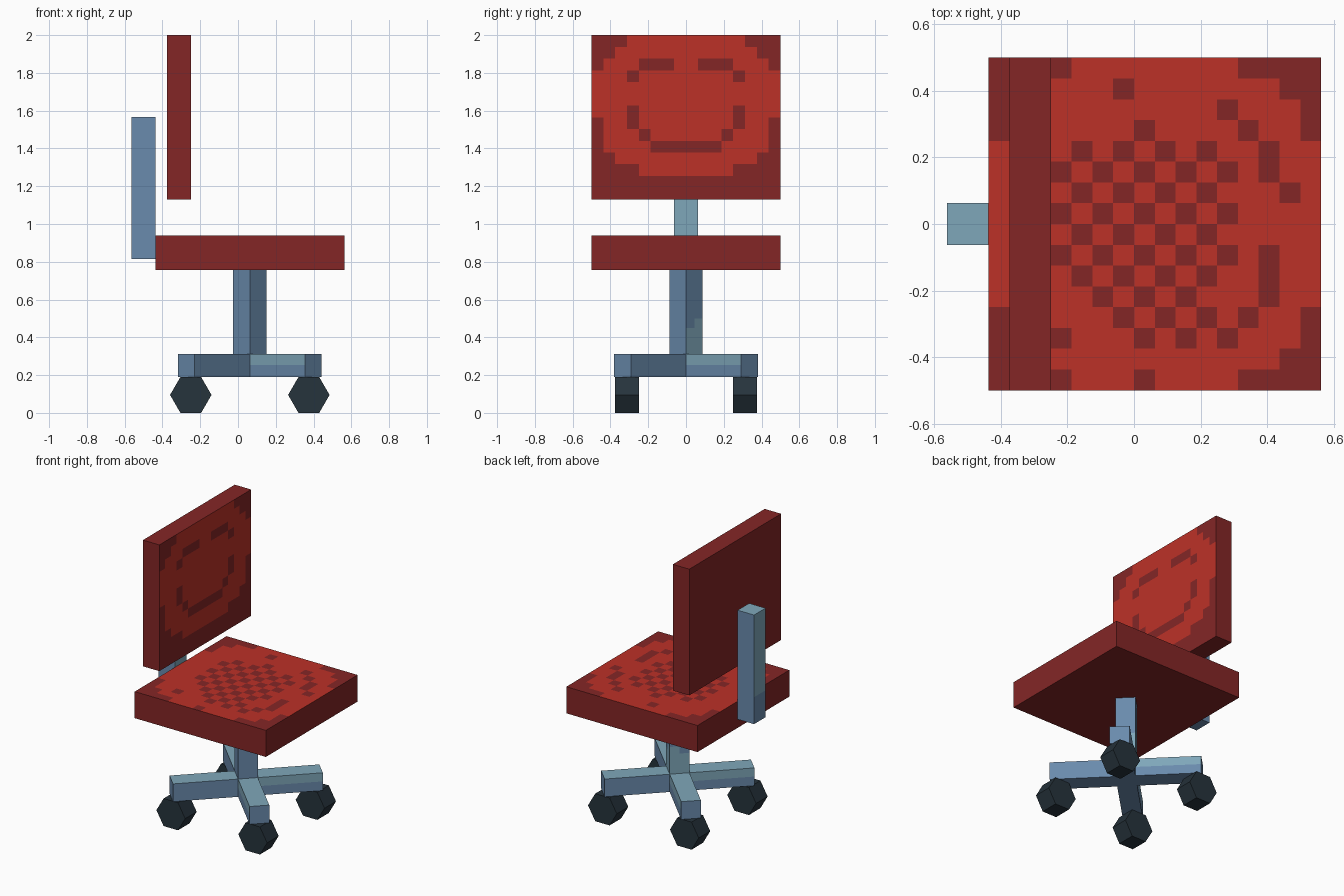
import bpy, bmesh, math
from mathutils import Matrix, Vector

if "Cube" in bpy.data.objects:
    bpy.data.objects.remove(bpy.data.objects["Cube"])


def material(name, rgb):
    m = bpy.data.materials.new(name)
    lin = [((c / 255 + 0.055) / 1.055) ** 2.4 for c in rgb]
    m.diffuse_color = (*lin, 1)
    m.use_nodes = True
    m.node_tree.nodes["Principled BSDF"].inputs["Base Color"].default_value = m.diffuse_color
    return m


RED = material("red fabric", (188, 49, 39))
DARK_RED = material("dark red fabric", (132, 38, 38))
BLUE = material("blue grey metal", (106, 139, 173))
TEAL = material("pale teal metal", (127, 167, 186))
BLACK = material("dark caster", (38, 51, 60))

CX = 0.0625   # x of the column axis
W = 0.125     # thickness of the metal bars


def add_object(name, bm, mats):
    me = bpy.data.meshes.new(name)
    bm.to_mesh(me)
    bm.free()
    ob = bpy.data.objects.new(name, me)
    bpy.context.collection.objects.link(ob)
    for m in mats:
        me.materials.append(m)
    return ob


def bar(name, lo, hi, cuts, is_teal, matrix=Matrix()):
    """Box from lo to hi, cut by (axis, value) planes; is_teal(centre, normal) picks the colour."""
    bm = bmesh.new()
    lo, hi = Vector(lo), Vector(hi)
    size = hi - lo
    bmesh.ops.create_cube(bm, size=1, matrix=Matrix.Translation((lo + hi) / 2)
                          @ Matrix.Diagonal((*size, 1)))
    for axis, value in cuts:
        normal, point = Vector((0, 0, 0)), Vector((0, 0, 0))
        normal[axis], point[axis] = 1, value
        bmesh.ops.bisect_plane(bm, geom=bm.verts[:] + bm.edges[:] + bm.faces[:],
                               plane_co=point, plane_no=normal)
    bm.normal_update()
    for f in bm.faces:
        f.material_index = int(is_teal(f.calc_center_median(), f.normal))
    bm.transform(matrix)
    return add_object(name, bm, (BLUE, TEAL))


def cushion(name, rows, width, height, depth, matrix):
    """Panel whose front is a grid of cells, '#' being the darker fabric; sides and back are dark."""
    nx, ny = len(rows[0]), len(rows)
    bm = bmesh.new()
    bmesh.ops.create_grid(bm, x_segments=nx, y_segments=ny, size=0.5)
    for f in bm.faces:
        c = f.calc_center_median()
        col = int((c.x + 0.5) * nx)
        row = int((0.5 - c.y) * ny)
        f.material_index = int(rows[row][col] == "#")
    bm.transform(matrix @ Matrix.Diagonal((width, height, 1, 1)))
    ob = add_object(name, bm, (RED, DARK_RED))
    mod = ob.modifiers.new("thickness", "SOLIDIFY")
    mod.thickness = depth
    mod.offset = -1
    mod.material_offset = 1
    mod.material_offset_rim = 1
    return ob


# Seat with a woven checker patch
SEAT = [
    "####........####",
    "##....#.......##",
    "#..........#...#",
    "#......#....#..#",
    "....#.#.#.#..#..",
    "...#.#.#.#.#.#..",
    "....#.#.#.#...#.",
    "...#.#.#.#.#....",
    "....#.#.#.#.....",
    "...#.#.#.#.#.#..",
    "....#.#.#.#..#..",
    ".....#.#.#...#..",
    "#.....#.#.#.#..#",
    "#..#...#.#.#...#",
    "##............##",
    "####...#....####",
]
cushion("seat", SEAT, 1, 1, 0.183, Matrix.Translation((CX, 0, 0.939)))

# Backrest with stitched marks, facing +x
BACK = [
    "###..........###",
    "##............##",
    "#...###..###...#",
    "...#........#...",
    "................",
    "................",
    "...#........#...",
    "#..#........#..#",
    "#...#......#...#",
    "#....######....#",
    "##............##",
    "####........####",
    "################",
    "################",
]
facing_x = Matrix(((0, 0, 1, -0.25), (1, 0, 0, 0), (0, 1, 0, 1.565), (0, 0, 0, 1)))
cushion("backrest", BACK, 1, 0.87, 0.125, facing_x)

# Upright bar behind the seat
bar("back_support", (-0.5625, -W / 2, 0.815), (-0.4375, W / 2, 1.567), [(2, 1.0)],
    lambda c, n: n.z > 0.5 or n.x > 0.5 or (n.x < -0.5 and c.z > 1.0))

# Column, turned 45 degrees, with a paler foot on its +x side (local +x/-y and +x/+y faces)
turn = Matrix.Translation((CX, 0, 0)) @ Matrix.Rotation(math.radians(45), 4, "Z")


def column_teal(c, n):
    right_side = n.x > 0.5 or n.y > 0.5
    near_edge = c.x + c.y > W / 2
    return right_side and (c.z < 0.45 or (c.z < 0.5 and near_edge))


bar("column", (-W / 2, -W / 2, 0.19), (W / 2, W / 2, 0.757),
    [(2, 0.45), (2, 0.5), (0, 0), (1, 0)], column_teal, turn)

# Four base arms, each with a pale top and a pale upper strip on one side
for i in range(4):
    spin = turn @ Matrix.Rotation(math.pi / 2 * i, 4, "Z")
    bar(f"base_arm_{i + 1}", (W / 2, -W / 2, 0.19), (0.475, W / 2, 0.3125), [(2, 0.253)],
        lambda c, n: n.z > 0.5 or (n.y < -0.5 and c.z > 0.253), spin)

# Four hexagonal casters with their axes along y
for i, (sx, sy) in enumerate(((1, 1), (1, -1), (-1, 1), (-1, -1))):
    bm = bmesh.new()
    r = 0.19 / math.sqrt(3)
    for_y = Matrix.Translation((CX + sx * 0.3125, sy * 0.3125, 0.095)) @ Matrix.Rotation(math.pi / 2, 4, "X")
    ring = [[bm.verts.new((r * math.cos(math.pi / 3 * k), r * math.sin(math.pi / 3 * k), z))
             for k in range(6)] for z in (-W / 2, W / 2)]
    bm.faces.new(ring[0][::-1])
    bm.faces.new(ring[1])
    for k in range(6):
        j = (k + 1) % 6
        bm.faces.new((ring[0][k], ring[0][j], ring[1][j], ring[1][k]))
    bm.transform(for_y)
    add_object(f"caster_{i + 1}", bm, (BLACK,))
